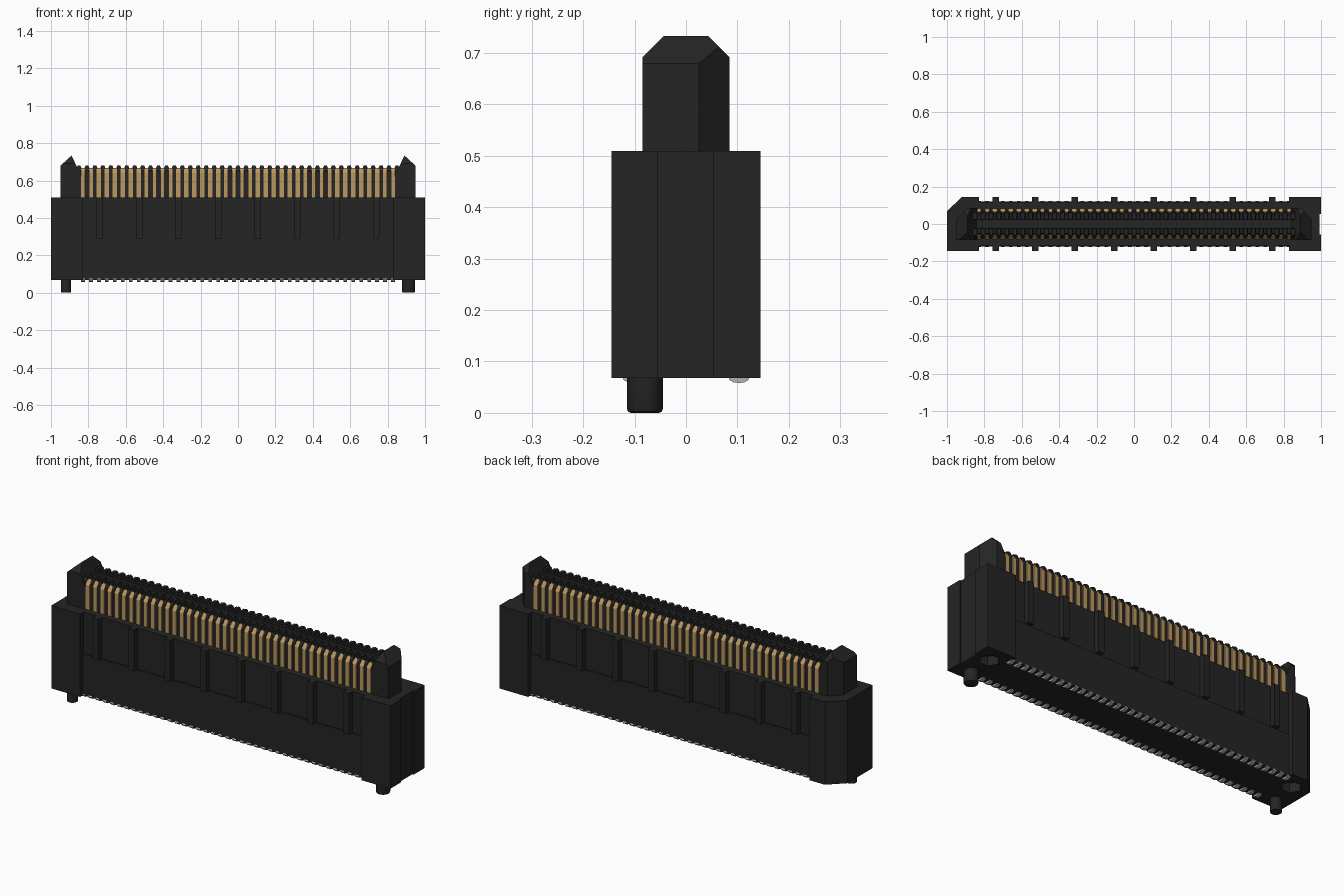
import bpy, bmesh, math
from mathutils import Vector

if "Cube" in bpy.data.objects:
    bpy.data.objects.remove(bpy.data.objects["Cube"])


def material(name, rgb):
    m = bpy.data.materials.new(name)
    m.diffuse_color = (*rgb, 1)
    m.use_nodes = True
    m.node_tree.nodes["Principled BSDF"].inputs["Base Color"].default_value = m.diffuse_color
    return m


BLACK = material("black plastic", (0.018, 0.018, 0.018))
GOLD = material("gold contact", (0.50, 0.31, 0.115))
TIN = material("tin solder", (0.45, 0.45, 0.45))


def finish(name, bm, mat, smooth=False):
    bmesh.ops.recalc_face_normals(bm, faces=bm.faces)
    me = bpy.data.meshes.new(name)
    bm.to_mesh(me)
    bm.free()
    me.materials.append(mat)
    ob = bpy.data.objects.new(name, me)
    bpy.context.collection.objects.link(ob)
    if smooth:
        bpy.ops.object.select_all(action='DESELECT')
        bpy.context.view_layer.objects.active = ob
        ob.select_set(True)
        bpy.ops.object.shade_smooth_by_angle(angle=math.radians(35))
    return ob


def prism(bm, pts, vec):
    """Extrude a closed loop of 3D points along vec."""
    a = [bm.verts.new(p) for p in pts]
    b = [bm.verts.new(Vector(p) + Vector(vec)) for p in pts]
    bm.faces.new(a)
    bm.faces.new(b[::-1])
    for i in range(len(a)):
        j = (i + 1) % len(a)
        bm.faces.new((a[i], a[j], b[j], b[i]))


def box(bm, x0, x1, y0, y1, z0, z1):
    prism(bm, [(x0, y0, z0), (x1, y0, z0), (x1, y1, z0), (x0, y1, z0)], (0, 0, z1 - z0))


def cut(bm, point, normal):
    """Trim everything on the normal side of a plane and cap it."""
    geom = bm.verts[:] + bm.edges[:] + bm.faces[:]
    bmesh.ops.bisect_plane(bm, geom=geom, plane_co=point, plane_no=normal, clear_outer=True)
    bmesh.ops.holes_fill(bm, edges=[e for e in bm.edges if e.is_boundary])


BASE, TOP, TIP = 0.068, 0.51, 0.68
PITCH = 0.0425
PINS = [(i - 19.5) * PITCH for i in range(40)]

# middle housing: lower wall and slightly recessed upper wall
bm = bmesh.new()
box(bm, -0.835, 0.835, -0.121, 0.121, BASE, 0.29)
box(bm, -0.835, 0.835, -0.116, 0.116, 0.29, TOP)
finish("housing_middle", bm, BLACK)

# overhanging ribs on both long walls
bm = bmesh.new()
for i in range(8):
    x = (i - 3.5) * 0.211
    for s in (-1, 1):
        y0, y1 = sorted((s * 0.11, s * 0.145))
        box(bm, x - 0.017, x + 0.017, y0, y1, 0.29, TOP)
finish("wall_ribs", bm, BLACK)

# end blocks: one with a cut corner, one with a shallow end groove
left = [(-1, -0.145), (-0.83, -0.145), (-0.83, 0.145), (-0.92, 0.145), (-1, 0.068)]
right = [(0.83, -0.145), (1, -0.145), (1, -0.055), (0.992, -0.055), (0.992, 0.053),
         (1, 0.053), (1, 0.145), (0.83, 0.145)]
for name, loop, hx in (("end_block_left", left, -0.905), ("end_block_right", right, 0.91)):
    bm = bmesh.new()
    prism(bm, [(x, y, BASE) for x, y in loop], (0, 0, TOP - BASE))
    block = finish(name, bm, BLACK)
    # underside pocket
    bm = bmesh.new()
    ring = [(hx + 0.05 * math.cos(k * math.pi / 3), 0.05 + 0.05 * math.sin(k * math.pi / 3), BASE - 0.05)
            for k in range(6)]
    prism(bm, ring, (0, 0, 0.10))
    cutter = finish("pocket_cutter", bm, BLACK)
    cutter.hide_render = True
    cutter.hide_viewport = True
    mod = block.modifiers.new("pocket", 'BOOLEAN')
    mod.object = cutter
    mod.operation = 'DIFFERENCE'
    mod.solver = 'EXACT'

# guide posts with cut corner and sloped peak
for s, name in ((-1, "guide_post_left"), (1, "guide_post_right")):
    bm = bmesh.new()
    loop = [(0.84, -0.085), (0.948, -0.085), (0.948, 0.025), (0.895, 0.085), (0.84, 0.085)]
    prism(bm, [(s * x, y, TOP - 0.01) for x, y in loop], (0, 0, 0.737 - TOP + 0.01))
    cut(bm, (s * 0.948, 0, TIP), (s * 0.055, 0, 0.06))
    cut(bm, (s * 0.865, 0, TIP), (-s * 0.055, 0, 0.025))
    for t in (-1, 1):
        cut(bm, (0, t * 0.085, 0.692), (0, t, 1))
    finish(name, bm, BLACK)

# tongue core with a low channel along the middle
bm = bmesh.new()
core = [(-0.072, TOP - 0.01), (0.072, TOP - 0.01), (0.072, 0.645), (0.05, 0.665), (0.022, 0.665),
        (0.022, 0.63), (-0.022, 0.63), (-0.022, 0.665), (-0.05, 0.665), (-0.072, 0.645)]
prism(bm, [(-0.868, y, z) for y, z in core], (1.736, 0, 0))
finish("tongue_core", bm, BLACK)

# comb fins between the contacts, with rounded heads
bm = bmesh.new()
for i in range(41):
    x = (i - 20) * PITCH
    for s in (-1, 1):
        prof = [(0.025, 0.60), (0.077, 0.60), (0.077, 0.655), (0.06, TIP), (0.025, TIP)]
        prism(bm, [(x - 0.009, s * y, z) for y, z in prof], (0.018, 0, 0))
        head = [(0.014 * math.cos(k * math.pi / 4), 0.665 + 0.014 * math.sin(k * math.pi / 4))
                for k in range(8)]
        prism(bm, [(x + dx, s * 0.025, z) for dx, z in head], (0, s * 0.043, 0))
        y0, y1 = sorted((s * 0.06, s * 0.077))
        box(bm, x - 0.009, x + 0.009, y0, y1, TOP - 0.01, 0.61)
finish("tongue_fins", bm, BLACK)

# contact blades, bent inward at the top
bm = bmesh.new()
for x in PINS:
    for s in (-1, 1):
        prof = [(0.065, TOP - 0.01), (0.083, TOP - 0.01), (0.083, 0.64), (0.064, 0.668), (0.058, 0.66)]
        prism(bm, [(x - 0.0115, s * y, z) for y, z in prof], (0.023, 0, 0))
finish("contacts", bm, GOLD)

# solder tails under the housing
bm = bmesh.new()
for x in PINS:
    for s in (-1, 1):
        ring = [(x - 0.010, s * 0.103 + 0.021 * math.cos(k * math.pi / 6),
                 0.070 + 0.012 * math.sin(k * math.pi / 6)) for k in range(12)]
        prism(bm, ring, (0.020, 0, 0))
finish("solder_tails", bm, TIN, smooth=True)

# locating pegs
for name, x, r in (("peg_left", -0.92, 0.027), ("peg_right", 0.912, 0.035)):
    bm = bmesh.new()
    bmesh.ops.create_cone(bm, cap_ends=True, segments=20, radius1=r, radius2=r, depth=0.09)
    bmesh.ops.translate(bm, verts=bm.verts, vec=(x, -0.08, 0.045))
    if r > 0.03:
        low = [e for e in bm.edges if all(v.co.z < 0.01 for v in e.verts)]
        bmesh.ops.bevel(bm, geom=low, offset=0.008, segments=2, affect='EDGES', profile=0.5)
    finish(name, bm, BLACK, smooth=True)
